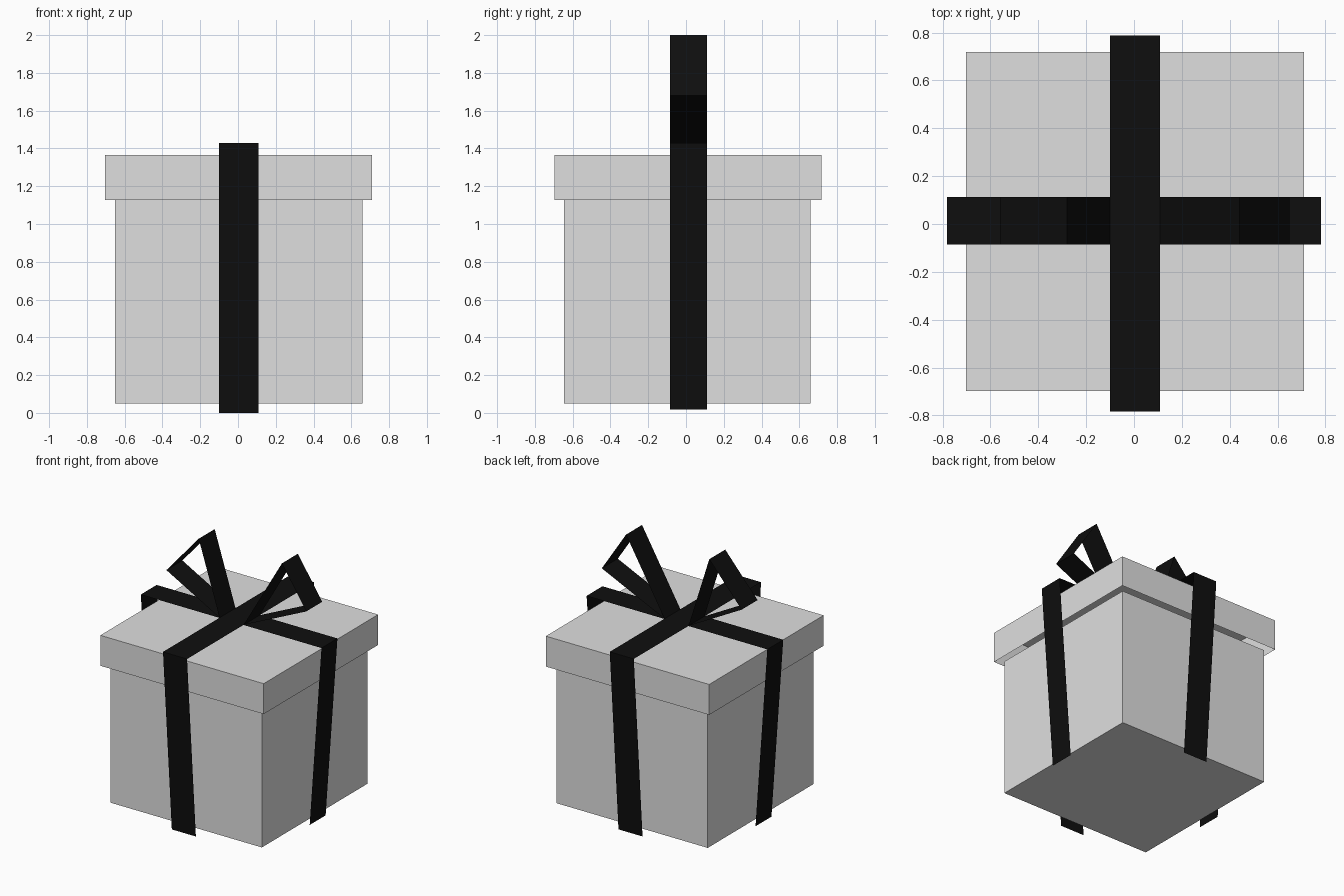
import bpy, bmesh

if "Cube" in bpy.data.objects:
    bpy.data.objects.remove(bpy.data.objects["Cube"])

def material(name, v):
    m = bpy.data.materials.new(name)
    m.diffuse_color = (v, v, v, 1)
    m.use_nodes = True
    m.node_tree.nodes["Principled BSDF"].inputs["Base Color"].default_value = m.diffuse_color
    return m

GREY = material("light_grey_card", 0.74)
BLACK = material("black_ribbon", 0.0045)

def finish(bm, name, mat):
    me = bpy.data.meshes.new(name)
    bm.to_mesh(me)
    bm.free()
    me.materials.append(mat)
    ob = bpy.data.objects.new(name, me)
    bpy.context.collection.objects.link(ob)
    return ob

def box(name, lo, hi, open_bottom=False):
    bm = bmesh.new()
    bmesh.ops.create_cube(bm, size=1)
    for v in bm.verts:
        v.co = [lo[i] if v.co[i] < 0 else hi[i] for i in range(3)]
    if open_bottom:
        bm.normal_update()
        down = [f for f in bm.faces if f.normal.z < -0.5]
        bmesh.ops.delete(bm, geom=down, context='FACES_ONLY')
    return finish(bm, name, GREY)

def strip(name, profile, w0, w1, along_y=False):
    """Thin sheet: a (distance, height) profile swept across from w0 to w1."""
    bm = bmesh.new()
    def vert(d, z, w):
        return bm.verts.new((w, d, z) if along_y else (d, w, z))
    rows = [(vert(d, z, w0), vert(d, z, w1)) for d, z in profile]
    for (a, b), (c, d) in zip(rows, rows[1:]):
        bm.faces.new((a, b, d, c) if along_y else (a, c, d, b))
    return finish(bm, name, BLACK)

# Box body and hollow lid
box("box_body", (-0.65, -0.645, 0.05), (0.658, 0.66, 1.127))
box("box_lid", (-0.703, -0.697, 1.127), (0.71, 0.718, 1.365), open_bottom=True)

# Two crossing ribbons, hanging inward towards the bottom
TOP = 1.43
strip("ribbon_front_to_back", [(-0.675, 0), (-0.784, TOP), (0.788, TOP), (0.68, 0)],
      -0.10, 0.108, along_y=True)
Y0, Y1 = -0.085, 0.112
strip("ribbon_side_to_side", [(-0.68, 0.018), (-0.782, TOP - 0.001), (0.782, TOP - 0.001), (0.68, 0.018)],
      Y0, Y1)

# Bow loops
strip("bow_loop_left", [(-0.10, TOP), (-0.56, 1.68), (-0.28, 2.0), (-0.10, TOP)], Y0, Y1)
strip("bow_loop_right", [(0.108, TOP), (0.44, 2.0), (0.65, 1.68), (0.108, TOP)], Y0, Y1)
